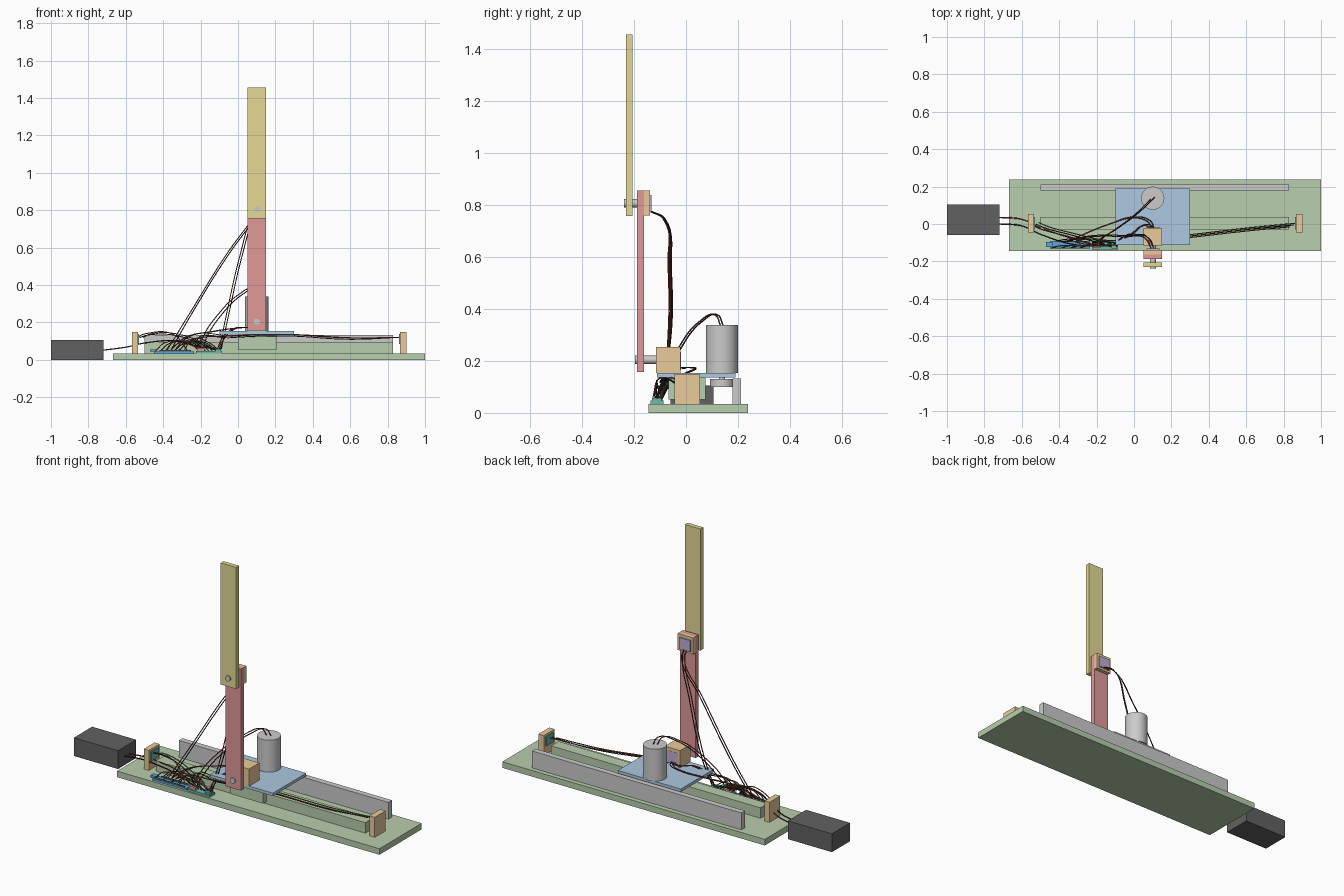
import bpy, math, random
from mathutils import Vector

random.seed(4)
MATS = {}
COLORS = {
    'green': (0.48, 0.62, 0.42), 'blue': (0.42, 0.58, 0.75), 'orange': (0.82, 0.60, 0.32),
    'red': (0.75, 0.32, 0.32), 'yellow': (0.78, 0.70, 0.30), 'purple': (0.52, 0.42, 0.65),
    'dark': (0.12, 0.12, 0.12), 'teal': (0.15, 0.50, 0.40), 'board': (0.10, 0.40, 0.70),
    'wire_red': (0.30, 0.05, 0.04), 'wire_black': (0.03, 0.03, 0.03), 'wire_green': (0.12, 0.16, 0.06),
}


def paint(ob, color):
    if color:
        if color not in MATS:
            MATS[color] = bpy.data.materials.new(color)
            MATS[color].diffuse_color = (*COLORS[color], 1)
        ob.data.materials.append(MATS[color])


def box(name, x, y, z, color=None):
    """Box from (min, max) pairs."""
    bpy.ops.mesh.primitive_cube_add(size=1, location=[(a + b) / 2 for a, b in (x, y, z)])
    ob = bpy.context.object
    ob.name = name
    ob.scale = [b - a for a, b in (x, y, z)]
    bpy.ops.object.transform_apply(location=False, rotation=False, scale=True)
    paint(ob, color)
    return ob


def rod(name, p, q, r, color=None, sides=40):
    """Cylinder between two points."""
    p, q = Vector(p), Vector(q)
    bpy.ops.mesh.primitive_cylinder_add(vertices=sides, radius=r, depth=(q - p).length,
                                        location=(p + q) / 2)
    ob = bpy.context.object
    ob.name = name
    ob.rotation_euler = (q - p).to_track_quat('Z', 'Y').to_euler()
    bpy.ops.object.shade_smooth_by_angle(angle=math.radians(35))
    paint(ob, color)
    return ob


def wire(name, pts, color, r=0.0028):
    """Thin cable through the given points."""
    cu = bpy.data.curves.new(name, 'CURVE')
    cu.dimensions = '3D'
    cu.bevel_depth, cu.bevel_resolution, cu.resolution_u = r, 1, 8
    cu.use_fill_caps = True
    sp = cu.splines.new('BEZIER')
    sp.bezier_points.add(len(pts) - 1)
    for bp, co in zip(sp.bezier_points, pts):
        bp.co = co
        bp.handle_left_type = bp.handle_right_type = 'AUTO'
    ob = bpy.data.objects.new(name, cu)
    bpy.context.collection.objects.link(ob)
    paint(ob, color)


def bundle(name, pts, ends, spread=0.012):
    """Several wires sharing a path, each with its own final point."""
    for i, end in enumerate(ends):
        off = (i - (len(ends) - 1) / 2) * spread
        path = [(x + off, y + off * 0.5, z + (abs(off) * 0.4 if k else 0))
                for k, (x, y, z) in enumerate(pts)]
        wire(f"{name}_{i + 1}", path + [end], ('wire_red', 'wire_black', 'wire_green')[i % 3])


# Base, rail and power supply
box('base_board', (-0.667, 1.0), (-0.145, 0.238), (0, 0.035), 'green')
box('guide_rail', (-0.5, 0.83), (-0.03, 0.038), (0.035, 0.095), 'green')
box('drive_rack', (-0.5, 0.83), (0.178, 0.211), (0.035, 0.132))
box('power_supply', (-1.0, -0.72), (-0.06, 0.105), (0, 0.105), 'dark')

# End stops with a switch board on the inner face
for side, x0, x1, s in (('left', -0.567, -0.535, 1), ('right', 0.866, 0.9, -1)):
    box(f'end_stop_{side}', (x0, x1), (-0.045, 0.053), (0.035, 0.15), 'orange')
    face = x1 if s > 0 else x0
    box(f'end_switch_{side}', sorted((face, face + s * 0.006)), (-0.03, 0.038), (0.085, 0.138), 'teal')

# Carriage straddling the rail, with top plate
box('carriage_top', (0, 0.205), (-0.067, 0.075), (0.096, 0.138), 'green')
for side, y in (('front', (-0.067, -0.032)), ('back', (0.04, 0.075))):
    box(f'carriage_cheek_{side}', (0, 0.205), y, (0.052, 0.096), 'green')
box('cart_plate', (-0.1, 0.3), (-0.112, 0.19), (0.137, 0.154), 'blue')

# Motor, shaft and pinion
rod('motor', (0.1, 0.138, 0.154), (0.1, 0.138, 0.338), 0.062, sides=48)
rod('motor_shaft', (0.1, 0.138, 0.1), (0.1, 0.138, 0.154), 0.012)
rod('pinion', (0.1, 0.138, 0.1), (0.1, 0.138, 0.13), 0.046)

# Lower joint: block, encoder and shaft
X = (0.052, 0.15)
box('lower_joint_block', X, (-0.115, -0.05), (0.154, 0.253), 'orange')
box('lower_joint_cap', X, (-0.05, -0.021), (0.235, 0.253), 'orange')
for i, x in enumerate(((0.052, 0.064), (0.138, 0.15))):
    box(f'lower_joint_side_{i + 1}', x, (-0.05, -0.021), (0.154, 0.235), 'orange')
box('lower_encoder', (0.064, 0.138), (-0.05, -0.02), (0.165, 0.235), 'purple')
rod('lower_shaft', (0.101, -0.115, 0.204), (0.101, -0.196, 0.204), 0.016, sides=24)

# Lower arm, upper joint and upper arm
box('lower_arm', X, (-0.188, -0.162), (0.157, 0.855), 'red')
box('upper_joint_block', X, (-0.162, -0.139), (0.76, 0.855), 'orange')
box('upper_encoder', (0.066, 0.136), (-0.139, -0.132), (0.772, 0.838), 'purple')
rod('upper_shaft', (0.101, -0.162, 0.806), (0.101, -0.238, 0.806), 0.016, sides=24)
box('upper_arm', X, (-0.231, -0.205), (0.757, 1.455), 'yellow')

# Control electronics
box('controller_board', (-0.45, -0.235), (-0.132, -0.09), (0.035, 0.046), 'board')
box('controller_plug', (-0.47, -0.435), (-0.122, -0.096), (0.044, 0.056), 'board')
box('pin_header_front', (-0.42, -0.25), (-0.131, -0.125), (0.046, 0.054), 'dark')
box('pin_header_back', (-0.42, -0.25), (-0.097, -0.091), (0.046, 0.054), 'dark')
box('driver_board', (-0.225, -0.085), (-0.137, -0.087), (0.035, 0.047), 'teal')
box('driver_heatsink', (-0.22, -0.18), (-0.128, -0.1), (0.047, 0.064), 'red')
box('driver_terminal', (-0.12, -0.09), (-0.13, -0.095), (0.047, 0.058), 'teal')

# Encoder cables from the upper joint
bundle('upper_cable', [(0.1, -0.135, 0.775), (0.08, -0.085, 0.745), (-0.05, -0.066, 0.57),
                       (-0.25, -0.068, 0.25)],
       [(-0.38, -0.094, 0.05), (-0.36, -0.094, 0.05)])
bundle('upper_supply_cable', [(0.1, -0.135, 0.775), (0.075, -0.085, 0.745), (0.015, -0.06, 0.55),
                              (-0.06, -0.07, 0.22)],
       [(-0.1, -0.11, 0.055), (-0.09, -0.11, 0.055)])

# Encoder cables from the lower joint
bundle('lower_cable', [(0.1, -0.021, 0.175), (0.08, 0.015, 0.172), (0, 0.035, 0.168),
                       (-0.13, 0, 0.15), (-0.28, -0.06, 0.115)],
       [(-0.36, -0.094, 0.05), (-0.34, -0.094, 0.05)])
bundle('lower_supply_cable', [(0.1, -0.021, 0.175), (0.06, -0.005, 0.17), (-0.02, -0.06, 0.164),
                              (-0.08, -0.09, 0.11)],
       [(-0.11, -0.11, 0.055), (-0.095, -0.12, 0.055)])

# Motor leads
bundle('motor_lead', [(0.1, 0.138, 0.335), (0.08, 0.118, 0.372), (0.02, 0.06, 0.35),
                      (-0.1, -0.03, 0.235), (-0.18, -0.085, 0.11)],
       [(-0.2, -0.115, 0.06), (-0.185, -0.115, 0.06)], 0.02)

# End switch cables
bundle('right_switch_cable', [(0.855, -0.005, 0.12), (0.6, -0.03, 0.11), (0.25, -0.07, 0.128),
                              (-0.05, -0.1, 0.118), (-0.22, -0.1, 0.1)],
       [(-0.32, -0.094, 0.05), (-0.12, -0.12, 0.055), (-0.1, -0.1, 0.055)], 0.02)
bundle('left_switch_cable', [(-0.525, 0, 0.12), (-0.48, -0.02, 0.133), (-0.33, -0.06, 0.13)],
       [(-0.27, -0.094, 0.05), (-0.13, -0.12, 0.055), (-0.11, -0.1, 0.055)], 0.016)

# Power leads
for i, y in enumerate((0.035, 0.0)):
    wire(f'power_lead_{i + 1}', [(-0.72, y, 0.052), (-0.6, y - 0.01, 0.068), (-0.5, y - 0.055, 0.09),
                                 (-0.32, -0.08 - i * 0.03, 0.1), (-0.2 + i * 0.02, -0.115, 0.06)],
         ('wire_red', 'wire_black')[i], 0.0035)

# Jumper wires arching between the boards
for i in range(7):
    a, b = -0.44 + 0.025 * i, -0.21 + 0.018 * i
    y = -0.094 if i % 2 else -0.128
    wire(f'jumper_{i + 1}', [(a, y, 0.048), (a + 0.05, y + 0.012, 0.085 + random.uniform(0, 0.03)),
                             (b - 0.05, y + 0.01, 0.09), (b, -0.11, 0.05)],
         ('wire_red', 'wire_black', 'wire_green')[i % 3])
